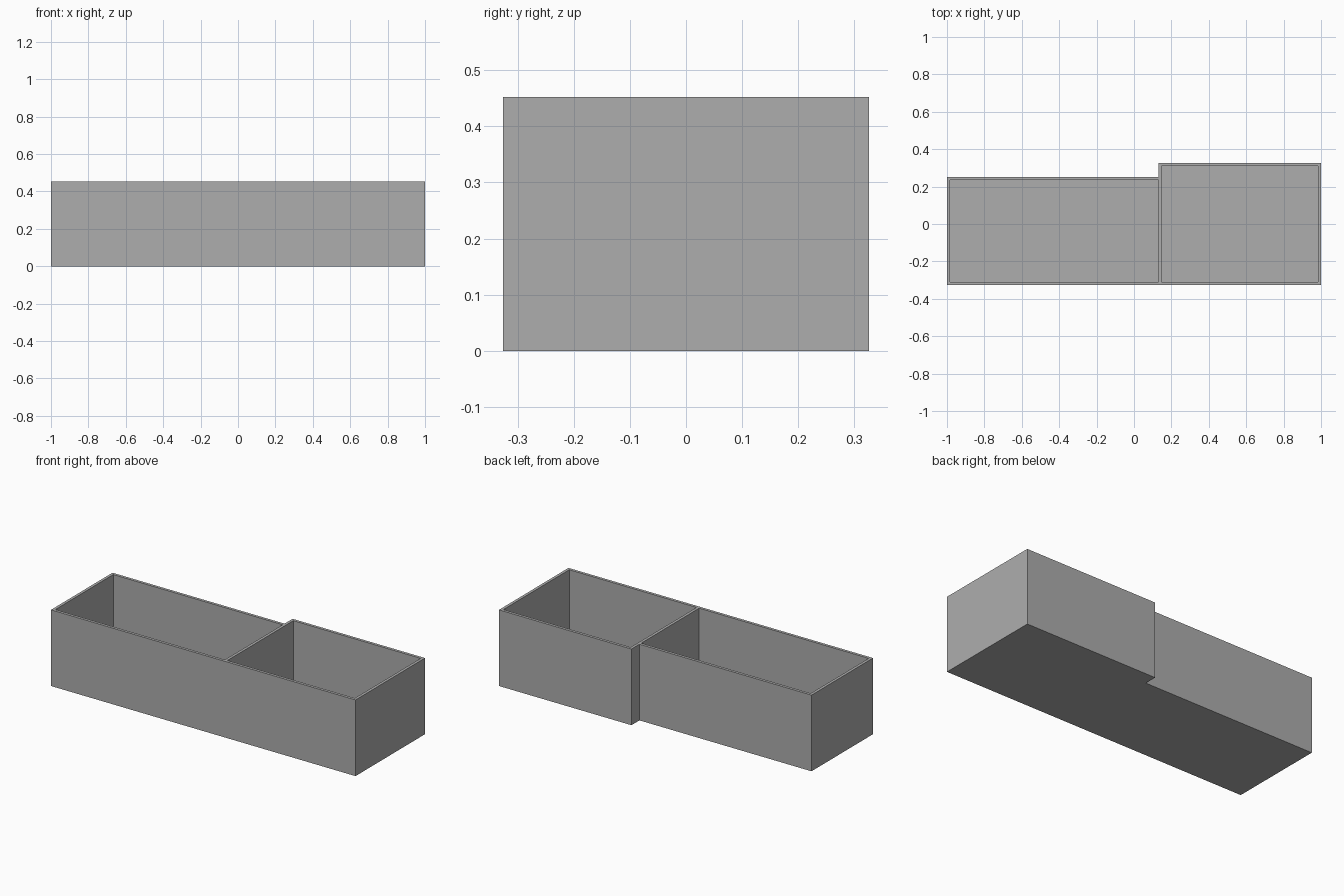
import bpy
import bmesh

cube = bpy.data.objects.get("Cube")
if cube:
    bpy.data.objects.remove(cube, do_unlink=True)

HEIGHT, WALL, FLOOR = 0.452, 0.017, 0.017
FRONT, BACK, STEP_BACK = -0.326, 0.326, 0.251
DIVIDER = 0.13
GREY = (0.42, 0.42, 0.42, 1)

grey = bpy.data.materials.new("mid grey")
grey.use_nodes = True
grey.diffuse_color = GREY
grey.node_tree.nodes["Principled BSDF"].inputs["Base Color"].default_value = GREY


def prism(name, outline, bottom, top):
    """Extrude a closed plan outline upward."""
    bm = bmesh.new()
    base = bm.faces.new([bm.verts.new((x, y, bottom)) for x, y in outline])
    raised = bmesh.ops.extrude_face_region(bm, geom=[base])["geom"]
    verts = [g for g in raised if isinstance(g, bmesh.types.BMVert)]
    bmesh.ops.translate(bm, verts=verts, vec=(0, 0, top - bottom))
    bmesh.ops.recalc_face_normals(bm, faces=bm.faces)
    mesh = bpy.data.meshes.new(name)
    bm.to_mesh(mesh)
    bm.free()
    mesh.materials.append(grey)
    obj = bpy.data.objects.new(name, mesh)
    bpy.context.collection.objects.link(obj)
    return obj


def rectangle(x0, x1, y0, y1):
    return [(x0, y0), (x1, y0), (x1, y1), (x0, y1)]


# Stepped outer body
tray = prism("two_compartment_tray", [
    (-1, FRONT), (1, FRONT), (1, BACK),
    (DIVIDER, BACK), (DIVIDER, STEP_BACK), (-1, STEP_BACK)], 0, HEIGHT)

# Open compartments on either side of the divider
compartments = {
    "long_compartment": rectangle(-1 + WALL, DIVIDER, FRONT + WALL, STEP_BACK - WALL),
    "deep_compartment": rectangle(DIVIDER + WALL, 1 - WALL, FRONT + WALL, BACK - WALL),
}
for name, outline in compartments.items():
    cutter = prism(name + "_cutter", outline, FLOOR, HEIGHT + 0.1)
    cutter.hide_render = True
    cut = tray.modifiers.new(name, "BOOLEAN")
    cut.operation = "DIFFERENCE"
    cut.solver = "EXACT"
    cut.object = cutter
    bpy.context.view_layer.objects.active = tray
    bpy.ops.object.modifier_apply(modifier=cut.name)
    bpy.data.objects.remove(cutter, do_unlink=True)
